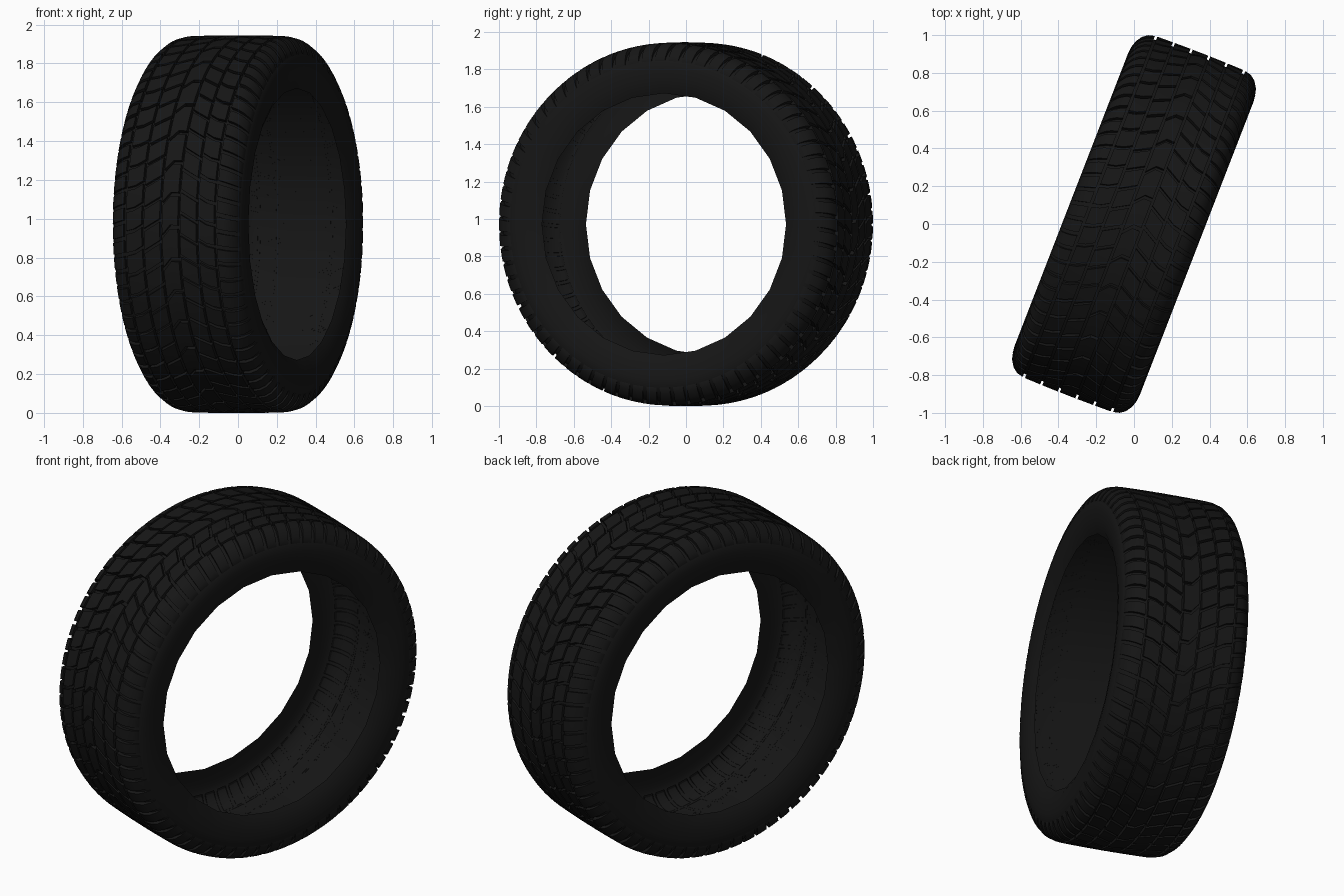
import bpy, bmesh, math
from mathutils import Vector

if "Cube" in bpy.data.objects:
    bpy.data.objects.remove(bpy.data.objects["Cube"])

R = 0.972                       # outer radius, also the hub height
TURN = math.radians(-21.2)      # wheel is steered about z
AXIS = Vector((math.cos(TURN), math.sin(TURN), 0))
FWD = Vector((-math.sin(TURN), math.cos(TURN), 0))
HUB = Vector((0, 0, R))
DEPTH = 0.022                   # tread groove depth

rubber = bpy.data.materials.new("black_rubber")
rubber.diffuse_color = (0.008, 0.008, 0.008, 1)
rubber.use_nodes = True
rubber.node_tree.nodes["Principled BSDF"].inputs["Base Color"].default_value = rubber.diffuse_color


def point(a, r, t):
    """Axial offset, radius and angle to a world position."""
    return HUB + AXIS * a + (FWD * math.cos(t) + Vector((0, 0, 1)) * math.sin(t)) * r


def finish(bm, name, angle):
    bmesh.ops.recalc_face_normals(bm, faces=bm.faces)
    me = bpy.data.meshes.new(name)
    bm.to_mesh(me)
    bm.free()
    ob = bpy.data.objects.new(name, me)
    bpy.context.collection.objects.link(ob)
    me.materials.append(rubber)
    bpy.ops.object.select_all(action='DESELECT')
    ob.select_set(True)
    bpy.context.view_layer.objects.active = ob
    bpy.ops.object.shade_smooth_by_angle(angle=math.radians(angle))


# Carcass: hollow shell from bead to bead, the bead opening is a 24-gon
half = [(0.325, 0.700), (0.342, 0.735), (0.352, 0.78), (0.356, 0.83), (0.352, 0.868),
        (0.338, 0.895), (0.315, 0.920), (0.285, 0.942), (0.25, 0.949), (0.12, 0.951)]
profile = half + [(-a, r) for a, r in reversed(half)]
SEG = 72
bm = bmesh.new()
rings = []
for a, r in profile:
    ring = []
    for i in range(SEG):
        t = math.tau * i / SEG
        k = 1.0
        if r < 0.76:
            k = math.cos(math.radians(7.5)) / math.cos(t % math.radians(15) - math.radians(7.5))
        ring.append(bm.verts.new(point(a, r * k, t)))
    rings.append(ring)
for p, q in zip(rings, rings[1:]):
    for i in range(SEG):
        j = (i + 1) % SEG
        bm.faces.new((p[i], p[j], q[j], q[i]))
finish(bm, "tire_carcass", 35)


# Tread blocks
def crown(a):
    return R + 0.001 - 0.06 * a * a


def sweep(a):
    """Chevron: grooves trail away from the centre line."""
    return 0.6 * min(abs(a), 0.2) + 0.25 * max(abs(a) - 0.2, 0)


def rib(bm, path, count, gap, phase, steps, kink=0.0):
    """Ring of slanted blocks whose cross-section is the path of (a, r)."""
    pitch = math.tau / count
    length = pitch - gap
    n = len(path)
    for c in range(count):
        top, low = [], []
        for s in range(steps + 1):
            u = s / steps
            rt, rl = [], []
            for k, (a, r) in enumerate(path):
                t = c * pitch + phase + u * length + sweep(a) + kink * k / (n - 1)
                rt.append(bm.verts.new(point(a, r, t)))
                rl.append(bm.verts.new(point(a * 0.985 if abs(a) > 0.26 else a, r - DEPTH, t)))
            top.append(rt)
            low.append(rl)
        for s in range(steps):
            for k in range(n - 1):
                bm.faces.new((top[s][k], top[s][k+1], top[s+1][k+1], top[s+1][k]))
        edge = ([(0, k) for k in range(n)] + [(s, n - 1) for s in range(1, steps + 1)]
                + [(steps, k) for k in range(n - 2, -1, -1)]
                + [(s, 0) for s in range(steps - 1, 0, -1)])
        for (s, k), (s2, k2) in zip(edge, edge[1:] + edge[:1]):
            bm.faces.new((top[s][k], low[s][k], low[s2][k2], top[s2][k2]))


shoulder = [(0.350, 0.878), (0.341, 0.905), (0.320, 0.938), (0.292, 0.959), (0.257, 0.968)]
outer = [(a, crown(a)) for a in (0.243, 0.2, 0.156)]
inner = [(a, crown(a)) for a in (0.144, 0.1, 0.056)]
centre = [(a, crown(a)) for a in (0.044, 0, -0.044)]

bm = bmesh.new()
for side, phase in ((1, 0.0), (-1, 0.04)):
    flip = lambda path: [(a * side, r) for a, r in path]
    rib(bm, flip(shoulder), 72, 0.022, phase, 2)
    rib(bm, flip(outer), 54, 0.018, phase, 2)
    rib(bm, flip(inner), 54, 0.018, phase + 0.03, 2)
rib(bm, centre, 36, 0.02, 0.0, 4, 0.05)
finish(bm, "tread_blocks", 35)
